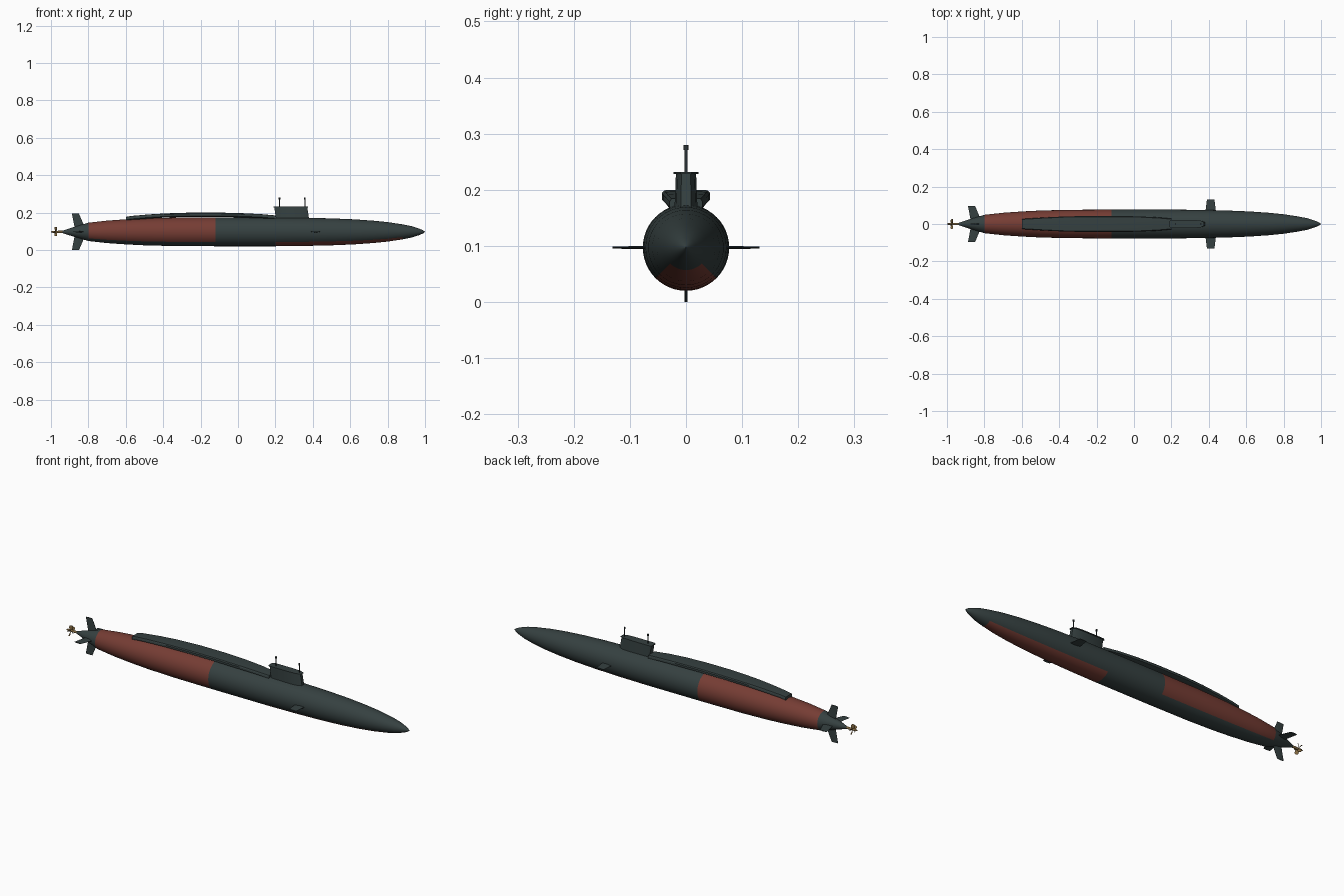
import bpy, bmesh, math
from mathutils import Matrix, Vector

if "Cube" in bpy.data.objects:
    bpy.data.objects.remove(bpy.data.objects["Cube"])

ZC = 0.097  # hull axis height


def mat(name, rgb):
    m = bpy.data.materials.new(name)
    m.diffuse_color = (*rgb, 1)
    m.use_nodes = True
    m.node_tree.nodes["Principled BSDF"].inputs["Base Color"].default_value = m.diffuse_color
    return m


SLATE = mat("dark slate", (0.036, 0.052, 0.052))
RED = mat("rust red", (0.18, 0.046, 0.034))
BRASS = mat("brass", (0.24, 0.15, 0.055))
BLACK = mat("mast grey", (0.025, 0.033, 0.035))


def finish(name, bm, mats, smooth=True):
    bmesh.ops.recalc_face_normals(bm, faces=bm.faces)
    me = bpy.data.meshes.new(name)
    bm.to_mesh(me)
    bm.free()
    ob = bpy.data.objects.new(name, me)
    bpy.context.collection.objects.link(ob)
    for m in mats:
        me.materials.append(m)
    if smooth:
        bpy.ops.object.select_all(action='DESELECT')
        ob.select_set(True)
        bpy.context.view_layer.objects.active = ob
        bpy.ops.object.shade_smooth_by_angle(angle=math.radians(35))
    return ob


def loft(bm, rings):
    """Skin closed rings of equal length and cap both ends."""
    vr = [[bm.verts.new(p) for p in r] for r in rings]
    n = len(vr[0])
    for a, b in zip(vr, vr[1:]):
        for i in range(n):
            bm.faces.new((a[i], a[(i + 1) % n], b[(i + 1) % n], b[i]))
    bm.faces.new(vr[0])
    bm.faces.new(vr[-1])


def circle(x, r, n=48, y=0, z=ZC):
    return [(x, y + r * math.cos(2 * math.pi * i / n), z + r * math.sin(2 * math.pi * i / n))
            for i in range(n)]


# Hull: turned body, rust panels picked by position and angle
profile = [(-0.945, 0.004), (-0.90, 0.019), (-0.85, 0.034), (-0.80, 0.049), (-0.70, 0.060),
           (-0.60, 0.067), (-0.50, 0.072), (-0.35, 0.0758), (-0.12, 0.077), (0.20, 0.077),
           (0.35, 0.0755), (0.50, 0.072), (0.62, 0.067), (0.72, 0.060), (0.80, 0.052),
           (0.88, 0.040), (0.93, 0.030), (0.97, 0.017), (0.99, 0.008), (1.0, 0.001)]
bm = bmesh.new()
loft(bm, [circle(x, r) for x, r in profile])
for f in bm.faces:
    c = f.calc_center_median()
    low = c.z - ZC < -abs(c.y)          # within 45 degrees of the keel
    aft = -0.80 < c.x < -0.12 and not low
    bow = 0.20 < c.x < 0.88 and low
    f.material_index = 1 if aft or bow else 0
finish("hull", bm, [SLATE, RED])

# Missile deck casing: (x, half width, top, bottom)
deck = [(-0.60, 0.027, 0.177, 0.155), (-0.57, 0.029, 0.182, 0.160), (-0.48, 0.035, 0.190, 0.168),
        (-0.38, 0.040, 0.196, 0.174), (-0.25, 0.043, 0.200, 0.177), (-0.10, 0.043, 0.200, 0.177),
        (0.02, 0.041, 0.197, 0.174), (0.12, 0.036, 0.192, 0.170), (0.20, 0.029, 0.185, 0.163)]
bm = bmesh.new()
rings = []
for x, w, t, b in deck:
    half = [(0.65, b), (1.0, b + 0.006), (1.0, t - 0.006), (0.9, t - 0.001), (0.5, t)]
    rings.append([(x, k * w, z) for k, z in half] + [(x, -k * w, z) for k, z in reversed(half)])
loft(bm, rings)
finish("missile_deck", bm, [SLATE])


# Sail with a thin overhanging cap
def sail_ring(x0, x1, w, z):
    half = [(x0, w * 0.7), (x0 + 0.01, w), (x0 + 0.12, w), (x1 - 0.02, w * 0.85), (x1, w * 0.45)]
    return [(x, y, z) for x, y in half] + [(x, -y, z) for x, y in reversed(half)]


bm = bmesh.new()
loft(bm, [sail_ring(0.205, 0.382, 0.021, 0.155), sail_ring(0.194, 0.370, 0.018, 0.228)])
finish("sail", bm, [SLATE])
bm = bmesh.new()
loft(bm, [sail_ring(0.189, 0.374, 0.022, 0.228), sail_ring(0.189, 0.374, 0.022, 0.232)])
finish("sail_cap", bm, [SLATE])

# Masts with small heads
for i, x in enumerate((0.222, 0.358)):
    bm = bmesh.new()
    for r, z0, z1 in ((0.0025, 0.228, 0.272), (0.0042, 0.271, 0.280)):
        bmesh.ops.create_cone(bm, cap_ends=True, segments=12, radius1=r, radius2=r, depth=z1 - z0,
                              matrix=Matrix.Translation((x, 0, (z0 + z1) / 2)))
    finish(f"mast_{i + 1}", bm, [BLACK])


# Fins: tapered plates rolled around the hull axis
def fin(name, root, tip, roll, th):
    (xa, xb, r0), (xc, xd, r1) = root, tip
    bm = bmesh.new()
    rings = []
    for a, b, r, t in ((xa, xb, r0, th), (xc, xd, r1, th * 0.6)):
        m = a + (b - a) * 0.6
        ring = [(a, 0, r), (m, t, r), (b, t * 0.3, r), (b, -t * 0.3, r), (m, -t, r)]
        rings.append([Matrix.Rotation(roll, 3, 'X') @ Vector(p) + Vector((0, 0, ZC)) for p in ring])
    loft(bm, rings)
    finish(name, bm, [SLATE])


for i in range(4):
    fin(f"stern_fin_{i + 1}", (-0.872, -0.815, 0.015), (-0.888, -0.850, 0.097), i * math.pi / 2, 0.004)
for side, roll in (("left", math.pi / 2), ("right", -math.pi / 2)):
    fin(f"bow_plane_{side}", (0.382, 0.438, 0.068), (0.390, 0.430, 0.131), roll, 0.003)

# Propeller: hub and five pitched blades
bm = bmesh.new()
loft(bm, [circle(x, r, 16) for x, r in
          ((-1.0, 0.002), (-0.992, 0.005), (-0.96, 0.006), (-0.938, 0.006))])
finish("propeller_hub", bm, [BRASS])
bm = bmesh.new()
for i in range(5):
    rings = []
    for r, w, pitch in ((0.003, 0.005, 0.9), (0.014, 0.009, 0.75), (0.022, 0.009, 0.6), (0.027, 0.005, 0.5)):
        ring = []
        for u, v in ((-w, 0), (0, 0.001), (w, 0), (0, -0.001)):
            p = Matrix.Rotation(pitch, 3, 'Z') @ Vector((u, v, r))
            p = Matrix.Rotation(i * 2 * math.pi / 5, 3, 'X') @ p
            ring.append(p + Vector((-0.974, 0, ZC)))
        rings.append(ring)
    loft(bm, rings)
finish("propeller_blades", bm, [BRASS])
